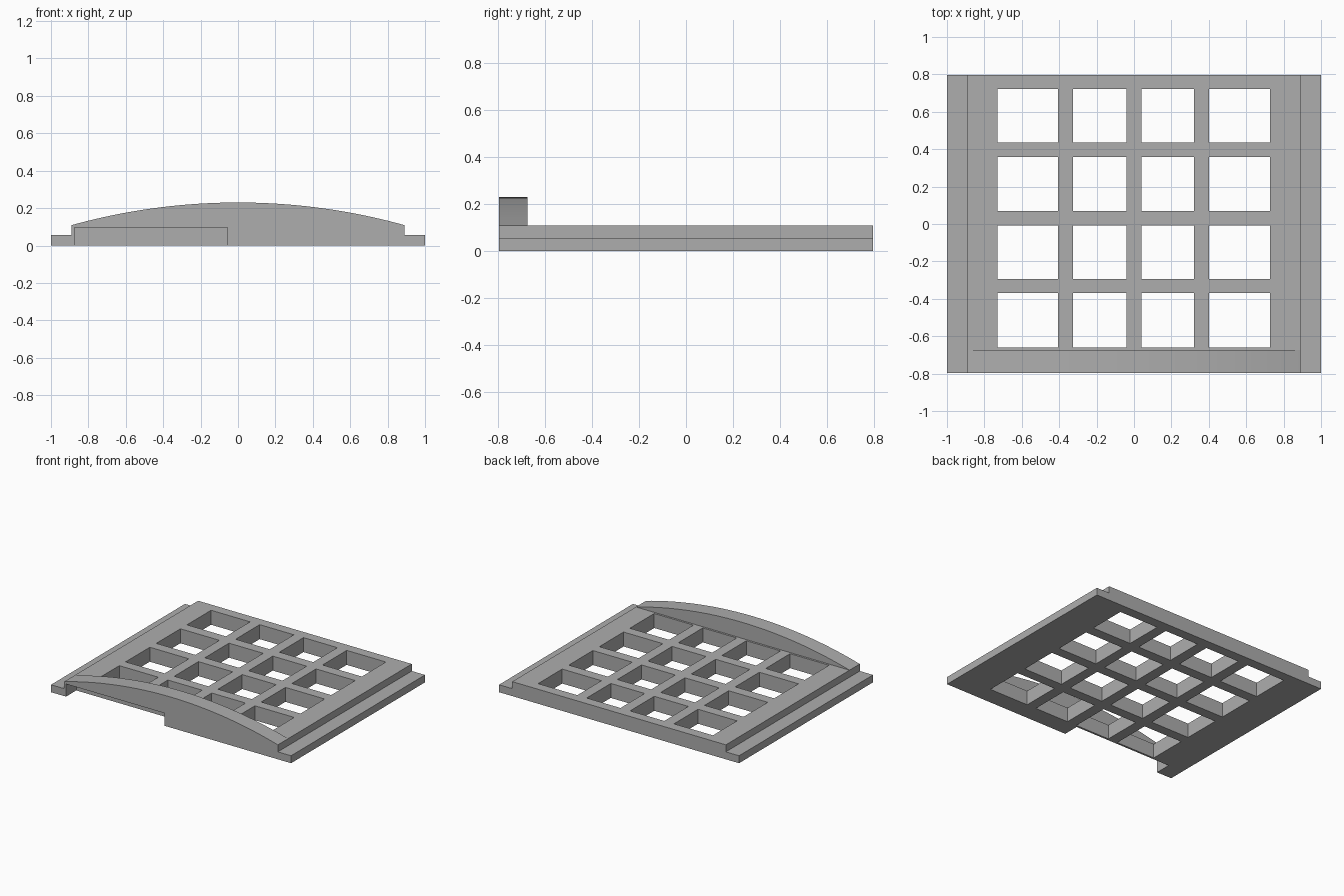
import bpy
import bmesh
import math

if "Cube" in bpy.data.objects:
    bpy.data.objects.remove(bpy.data.objects["Cube"])

FRONT, BACK = -0.797, 0.797
LIP_BACK = -0.675
TOP = 0.109

grey = bpy.data.materials.new("plain grey")
grey.use_nodes = True
colour = (0.42, 0.42, 0.42, 1)
grey.diffuse_color = colour
grey.node_tree.nodes["Principled BSDF"].inputs["Base Color"].default_value = colour


def extrude_profile(name, profile, y0, y1):
    """Closed x-z outline pulled along y."""
    bm = bmesh.new()
    face = bm.faces.new([bm.verts.new((x, y0, z)) for x, z in profile])
    pulled = bmesh.ops.extrude_face_region(bm, geom=[face])["geom"]
    verts = [v for v in pulled if isinstance(v, bmesh.types.BMVert)]
    bmesh.ops.translate(bm, verts=verts, vec=(0, y1 - y0, 0))
    bmesh.ops.recalc_face_normals(bm, faces=bm.faces)
    mesh = bpy.data.meshes.new(name)
    bm.to_mesh(mesh)
    bm.free()
    mesh.materials.append(grey)
    obj = bpy.data.objects.new(name, mesh)
    bpy.context.collection.objects.link(obj)
    return obj


def cut_box(target, x0, x1, y0, y1, z0, z1):
    outline = [(x0, z0), (x1, z0), (x1, z1), (x0, z1)]
    cutter = extrude_profile("cutter", outline, y0, y1)
    cutter.hide_render = True
    mod = target.modifiers.new("cut", "BOOLEAN")
    mod.operation = "DIFFERENCE"
    mod.solver = "EXACT"
    mod.object = cutter
    bpy.context.view_layer.objects.active = target
    bpy.ops.object.modifier_apply(modifier=mod.name)
    bpy.data.objects.remove(cutter)


# Slab with a stepped rail along each side
half = [(1, 0), (1, 0.056), (0.89, 0.056), (0.89, TOP)]
slab = extrude_profile("grid_slab", half + [(-x, z) for x, z in reversed(half)], FRONT, BACK)

# Four by four window openings
columns = [(-0.73, -0.405), (-0.325, -0.04), (0.04, 0.322), (0.4, 0.727)]
rows = [(-0.66, -0.37), (-0.295, -0.007), (0.07, 0.357), (0.435, 0.722)]
for x0, x1 in columns:
    for y0, y1 in rows:
        cut_box(slab, x0, x1, y0, y1, -0.1, 0.3)

# Recess under the front edge
cut_box(slab, -0.875, -0.055, FRONT - 0.1, LIP_BACK, -0.1, 0.095)

# Arched lip on the front edge
half_width, rise, steps = 0.89, 0.121, 40
radius = (half_width ** 2 + rise ** 2) / (2 * rise)
sweep = math.asin(half_width / radius)
arc = []
for i in range(steps + 1):
    a = sweep * (1 - 2 * i / steps)
    arc.append((radius * math.sin(a), TOP + rise - radius * (1 - math.cos(a))))
lip = extrude_profile("front_arch", arc, FRONT, LIP_BACK)

bpy.ops.object.select_all(action="DESELECT")
lip.select_set(True)
bpy.context.view_layer.objects.active = lip
bpy.ops.object.shade_smooth_by_angle(angle=math.radians(20))
